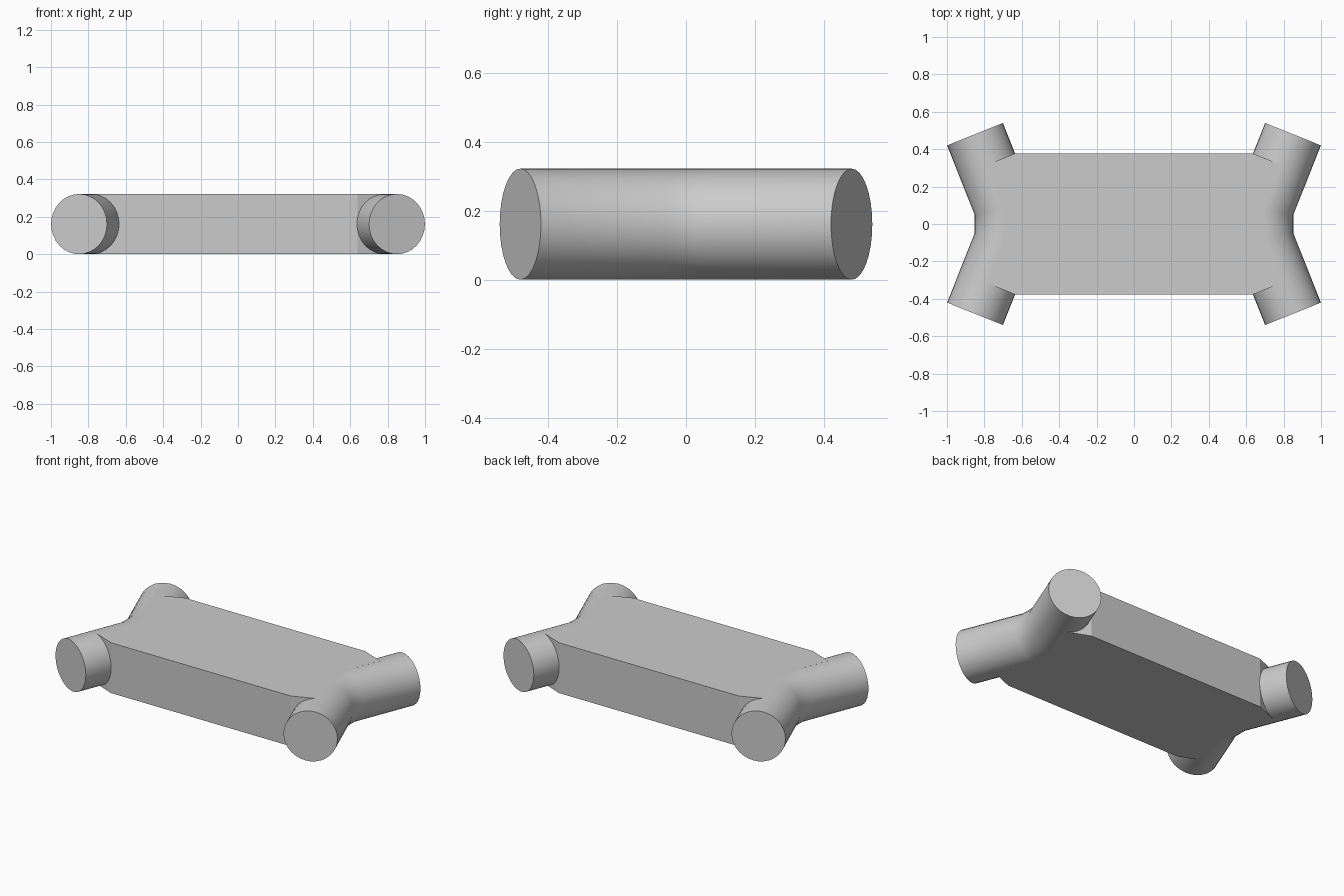
import bpy
import bmesh
import math
from mathutils import Vector

cube = bpy.data.objects.get("Cube")
if cube:
    bpy.data.objects.remove(cube, do_unlink=True)

RADIUS = 0.161
SIDES = 32

grey = bpy.data.materials.new("plain grey")
grey.use_nodes = True
grey.diffuse_color = (0.6, 0.6, 0.6, 1)
grey.node_tree.nodes["Principled BSDF"].inputs["Base Color"].default_value = (0.6, 0.6, 0.6, 1)


def finish(bm, name):
    bmesh.ops.recalc_face_normals(bm, faces=bm.faces[:])
    mesh = bpy.data.meshes.new(name)
    bm.to_mesh(mesh)
    bm.free()
    mesh.materials.append(grey)
    obj = bpy.data.objects.new(name, mesh)
    bpy.context.collection.objects.link(obj)
    return obj


def bent_tube(name, side):
    """Tube along a bent path, with mitred rings at the two bends."""
    stations = [  # centre and horizontal ring direction
        ((0.85, -0.48), (0.928, 0.372)),
        ((0.691, -0.08), (1, 0.19)),
        ((0.691, 0.08), (1, -0.19)),
        ((0.85, 0.48), (0.928, -0.372)),
    ]
    bm = bmesh.new()
    rings = []
    for (cx, cy), (mx, my) in stations:
        ring = []
        for i in range(SIDES):
            a = math.tau * i / SIDES
            reach = RADIUS * math.cos(a)
            ring.append(bm.verts.new((side * (cx + mx * reach), cy + my * reach,
                                      RADIUS + RADIUS * math.sin(a))))
        rings.append(ring)
    for low, high in zip(rings, rings[1:]):
        for i in range(SIDES):
            j = (i + 1) % SIDES
            bm.faces.new((low[i], low[j], high[j], high[i]))
    bm.faces.new(rings[0])
    bm.faces.new(rings[-1])
    obj = finish(bm, name)
    bpy.ops.object.select_all(action="DESELECT")
    obj.select_set(True)
    bpy.context.view_layer.objects.active = obj
    bpy.ops.object.shade_smooth_by_angle(angle=math.radians(35))


# Flat slab whose ends follow the centre lines of the tubes
quarter = [Vector((0.691, 0.08)), Vector((0.787, 0.316)), Vector((0.638, 0.376))]
outline = quarter + [Vector((-p.x, p.y)) for p in reversed(quarter)]
outline += [-p for p in outline]
bm = bmesh.new()
base = bm.faces.new([bm.verts.new((p.x, p.y, 0)) for p in outline])
top = bmesh.ops.extrude_face_region(bm, geom=[base])
bmesh.ops.translate(bm, vec=(0, 0, 2 * RADIUS),
                    verts=[v for v in top["geom"] if isinstance(v, bmesh.types.BMVert)])
# Extruding keeps or drops the base face depending on region; close any open side
bmesh.ops.holes_fill(bm, edges=[e for e in bm.edges if e.is_boundary], sides=0)
finish(bm, "slab_body")

# Bent tubes at both ends
bent_tube("left_tube", 1)
bent_tube("right_tube", -1)
